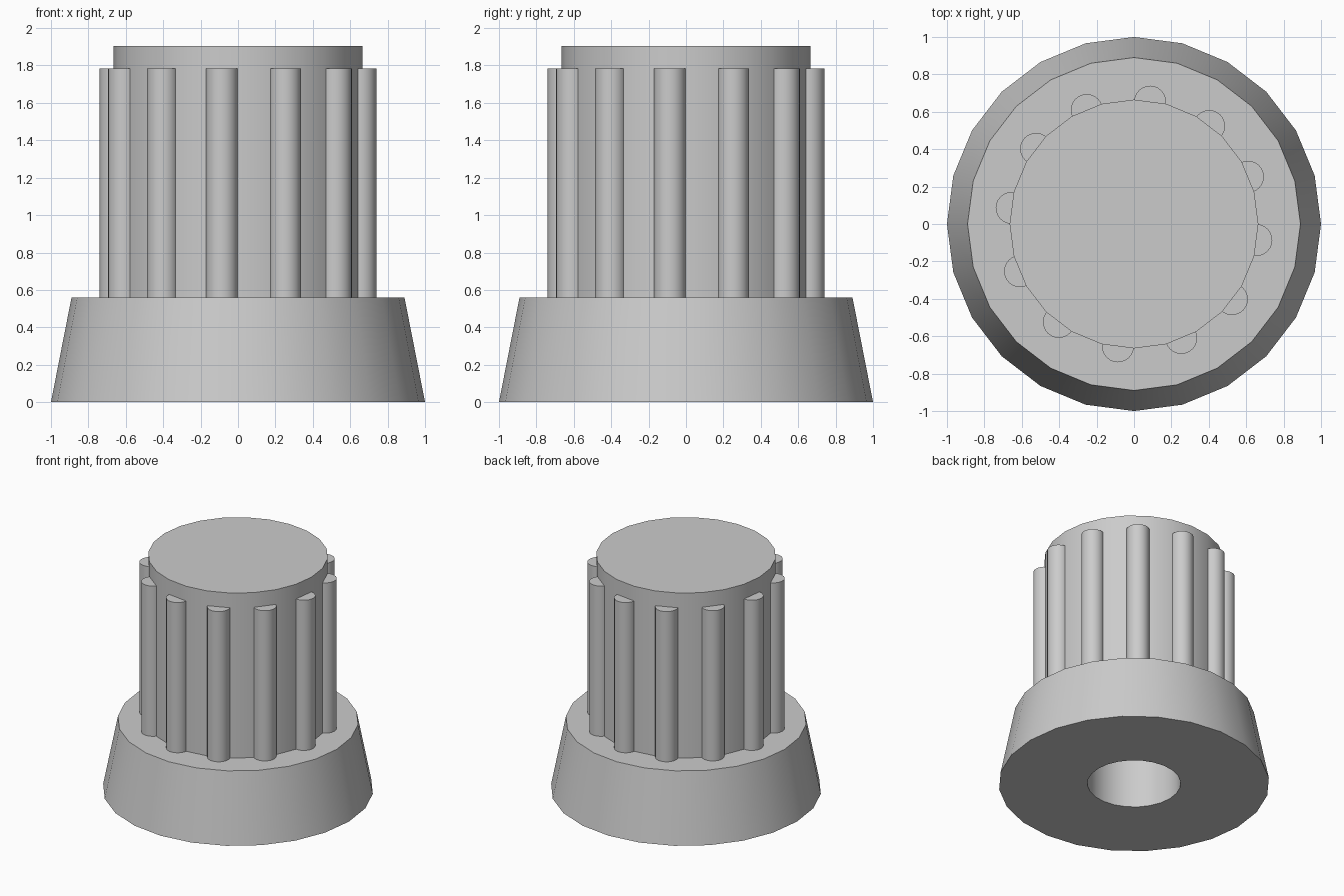
import bpy
import bmesh
from math import sin, cos, pi, radians

cube = bpy.data.objects.get("Cube")
if cube:
    bpy.data.objects.remove(cube, do_unlink=True)

GREY = (0.6, 0.6, 0.6, 1)
grey = bpy.data.materials.new("plain grey")
grey.use_nodes = True
grey.diffuse_color = GREY
grey.node_tree.nodes["Principled BSDF"].inputs["Base Color"].default_value = GREY


def lathe(name, profile, sides, centre=(0, 0)):
    """Revolve (radius, z) points about a vertical axis and cap both ends."""
    bm = bmesh.new()
    rings = []
    for r, z in profile:
        rings.append([bm.verts.new((r * cos(2 * pi * i / sides),
                                    r * sin(2 * pi * i / sides), z))
                      for i in range(sides)])
    for a, b in zip(rings, rings[1:]):
        for i in range(sides):
            j = (i + 1) % sides
            bm.faces.new((a[i], a[j], b[j], b[i]))
    bm.faces.new(rings[0])
    bm.faces.new(rings[-1])
    bmesh.ops.recalc_face_normals(bm, faces=bm.faces)
    mesh = bpy.data.meshes.new(name)
    bm.to_mesh(mesh)
    bm.free()
    mesh.materials.append(grey)
    obj = bpy.data.objects.new(name, mesh)
    obj.location = (*centre, 0)
    bpy.context.collection.objects.link(obj)
    bpy.ops.object.select_all(action="DESELECT")
    obj.select_set(True)
    bpy.context.view_layer.objects.active = obj
    bpy.ops.object.shade_smooth_by_angle(angle=radians(30))
    return obj


# Body: blind shaft hole, flared skirt, shoulder and barrel in one profile
HOLE, BARREL, SHOULDER, TOP = 0.345, 0.665, 0.56, 1.905
lathe("knob_body", [(HOLE, 1.4), (HOLE, 0), (1, 0), (0.89, SHOULDER),
                    (BARREL, SHOULDER), (BARREL, TOP)], 24)

# Grip ribs: round bars half sunk into the barrel
RIBS = 12
for k in range(RIBS):
    angle = 2 * pi * (k - 0.25) / RIBS
    lathe(f"grip_rib_{k + 1}", [(0.085, SHOULDER - 0.01), (0.085, 1.785)], 24,
          (0.66 * cos(angle), 0.66 * sin(angle)))
